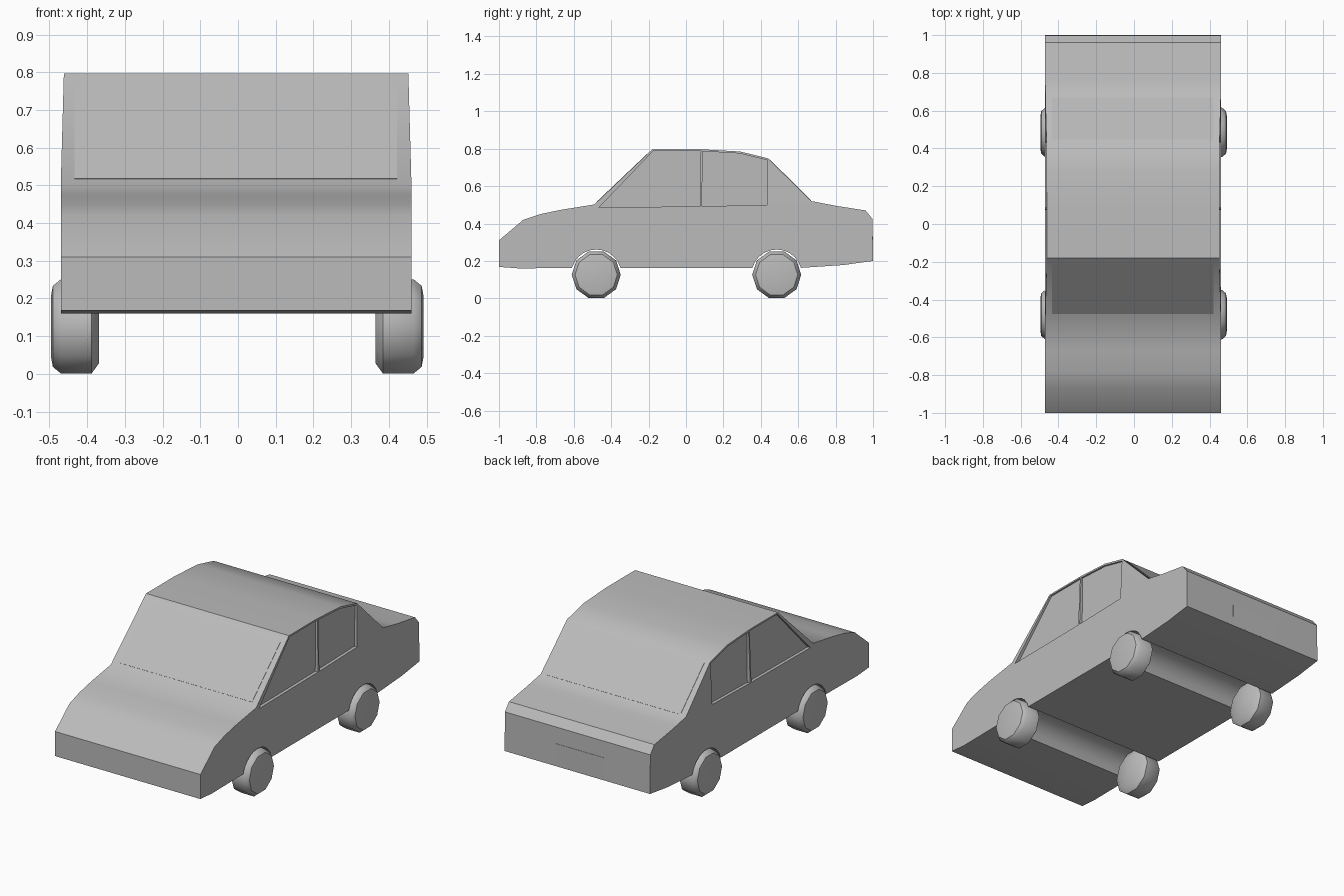
import bpy, bmesh, math
from mathutils import Vector

cube = bpy.data.objects.get("Cube")
if cube:
    bpy.data.objects.remove(cube, do_unlink=True)

CX = -0.005      # middle of the car body
HALF = 0.465     # half body width

grey = bpy.data.materials.new("plain grey")
grey.use_nodes = True
grey.diffuse_color = (0.5, 0.5, 0.5, 1)
bsdf = next(n for n in grey.node_tree.nodes if n.type == 'BSDF_PRINCIPLED')
bsdf.inputs["Base Color"].default_value = (0.5, 0.5, 0.5, 1)


def make_object(name, bm):
    bmesh.ops.recalc_face_normals(bm, faces=bm.faces)
    mesh = bpy.data.meshes.new(name)
    bm.to_mesh(mesh)
    bm.free()
    mesh.materials.append(grey)
    obj = bpy.data.objects.new(name, mesh)
    bpy.context.collection.objects.link(obj)
    return obj


def prism(points, direction):
    """Extrude a closed polygon of 3D points along a direction."""
    bm = bmesh.new()
    face = bm.faces.new([bm.verts.new(p) for p in points])
    new = bmesh.ops.extrude_face_region(bm, geom=[face], use_keep_orig=True)["geom"]
    bmesh.ops.translate(bm, vec=direction, verts=[v for v in new if isinstance(v, bmesh.types.BMVert)])
    return bm


def shade(obj, degrees):
    bpy.ops.object.select_all(action='DESELECT')
    obj.select_set(True)
    bpy.context.view_layer.objects.active = obj
    bpy.ops.object.shade_smooth_by_angle(angle=math.radians(degrees))


# Wheel arches, as part of the body's lower outline
AXLES = (-0.48, 0.485)
AXLE_Z = 0.126


def arch(y, r=0.135, steps=10):
    low = math.asin((0.163 - AXLE_Z) / r)
    return [(y + r * math.cos(a), AXLE_Z + r * math.sin(a))
            for a in (low + (math.pi - 2 * low) * i / steps for i in range(steps + 1))]


# Body: side outline extruded across the car
outline = [(-0.89, 0.16), (-1, 0.168), (-1, 0.31), (-0.87, 0.42), (-0.78, 0.45), (-0.67, 0.473),
           (-0.49, 0.502), (-0.18, 0.797), (0.08, 0.797), (0.29, 0.785), (0.44, 0.748),
           (0.67, 0.52), (0.8, 0.495), (0.96, 0.47), (0.997, 0.425), (1, 0.2), (0.84, 0.178)]
outline += arch(AXLES[1]) + arch(AXLES[0])
bm = prism([(CX - HALF, y, z) for y, z in outline], (2 * HALF, 0, 0))
bmesh.ops.bisect_plane(bm, geom=bm.verts[:] + bm.edges[:] + bm.faces[:],
                       plane_co=(0, 0, 0.502), plane_no=(0, 0, 1), dist=1e-4)
for v in bm.verts:  # cabin leans in slightly
    if v.co.z > 0.503:
        v.co.x = CX + (v.co.x - CX) * (1 - 0.06 * (v.co.z - 0.502))
body = make_object("car_body", bm)

# Shallow side window recesses
front_window = [(-0.465, 0.486), (-0.175, 0.788), (0.079, 0.788), (0.074, 0.492)]
rear_window = [(0.086, 0.492), (0.088, 0.786), (0.285, 0.775), (0.437, 0.738), (0.432, 0.5)]
for side in (-1, 1):
    for window in (front_window, rear_window):
        cutter = make_object("window_cutter", prism(
            [(CX + side * 0.447, y, z) for y, z in window], (side * 0.1, 0, 0)))
        cutter.hide_render = True
        mod = body.modifiers.new("window", 'BOOLEAN')
        mod.operation, mod.solver, mod.object = 'DIFFERENCE', 'EXACT', cutter
        bpy.context.view_layer.objects.active = body
        bpy.ops.object.modifier_apply(modifier=mod.name)
        bpy.data.objects.remove(cutter, do_unlink=True)
shade(body, 38)


# Thin glass and number plates laid on the body
def plate(name, x0, x1, low, high, depth=0.004):
    (y0, z0), (y1, z1) = low, high
    pts = [(x0, y0, z0), (x1, y0, z0), (x1, y1, z1), (x0, y1, z1)]
    normal = Vector((0, z1 - z0, y0 - y1)).normalized()
    if normal.z < -1e-3 or (abs(normal.z) <= 1e-3 and normal.y * y0 < 0):
        normal = -normal
    start = [Vector(p) - normal * depth * 0.5 for p in pts]
    make_object(name, prism(start, normal * depth))


plate("windscreen", -0.433, 0.422, (-0.474, 0.517), (-0.208, 0.770))
plate("rear_window", -0.433, 0.422, (0.668, 0.522), (0.447, 0.741))
plate("front_number_plate", -0.178, 0.13, (-0.998, 0.172), (-0.998, 0.308))
plate("rear_number_plate", -0.178, 0.13, (0.998, 0.204), (0.998, 0.33))

# Wheels: ten-sided, with chamfered rims
rim = [(0.366, 0.0), (0.366, 0.102), (0.386, 0.131), (0.468, 0.131), (0.489, 0.113), (0.494, 0.085), (0.494, 0.0)]
for side, side_name in ((1, "left"), (-1, "right")):
    for y, end in zip(AXLES, ("front", "rear")):
        bm = bmesh.new()
        verts = [bm.verts.new((side * x - 0.002, y + r, AXLE_Z)) for x, r in rim]
        edges = [bm.edges.new(pair) for pair in zip(verts, verts[1:])]
        bmesh.ops.spin(bm, geom=verts + edges, cent=(0, y, AXLE_Z), axis=(1, 0, 0),
                       angle=2 * math.pi, steps=10)
        bmesh.ops.remove_doubles(bm, verts=bm.verts, dist=1e-4)
        shade(make_object(f"{end}_{side_name}_wheel", bm), 40)
